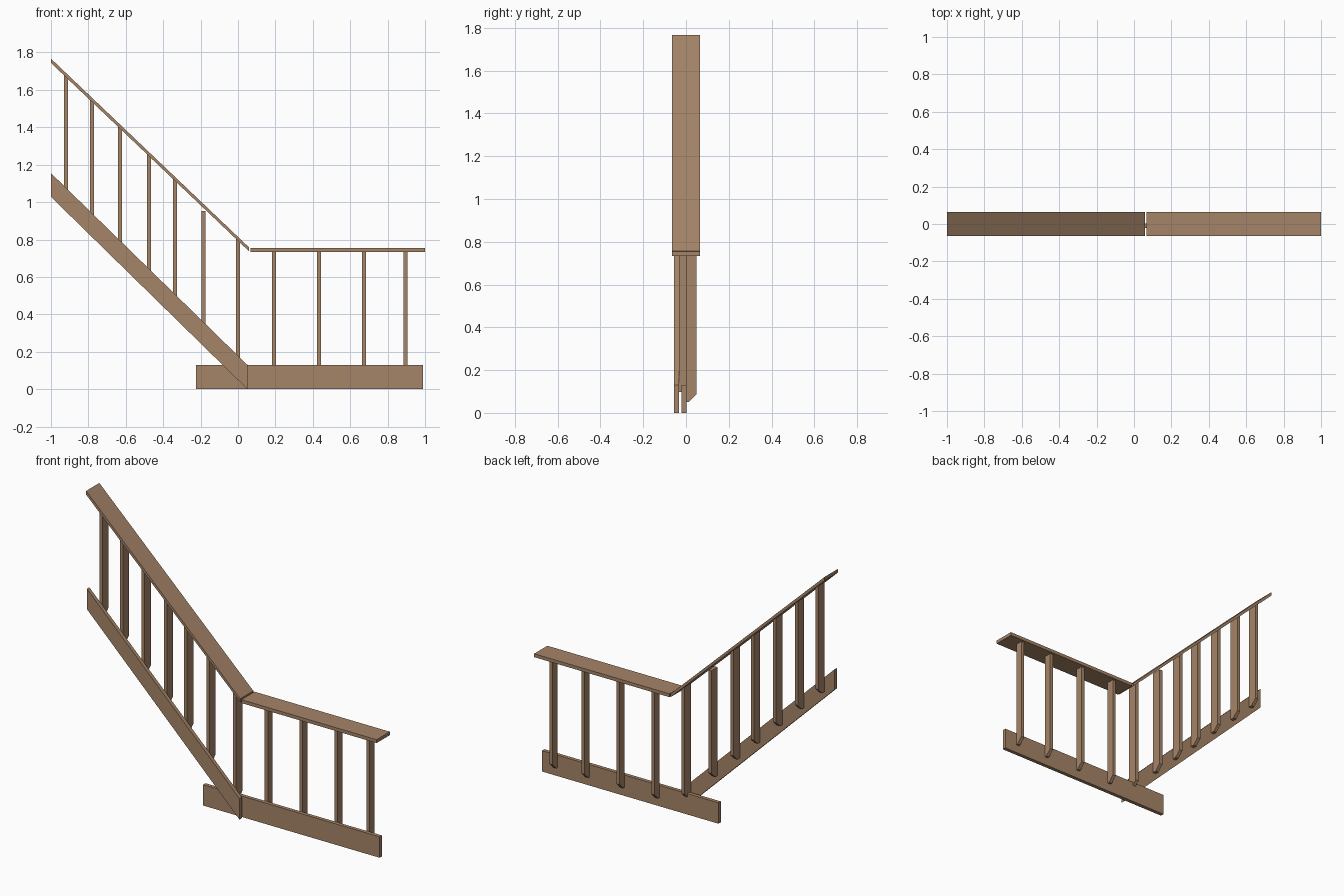
import bpy

if "Cube" in bpy.data.objects:
    bpy.data.objects.remove(bpy.data.objects["Cube"])

wood = bpy.data.materials.new("warm_wood")
wood.diffuse_color = (0.38, 0.235, 0.14, 1)
wood.use_nodes = True
wood.node_tree.nodes["Principled BSDF"].inputs["Base Color"].default_value = wood.diffuse_color


def prism(name, pts, axis, lo, hi):
    """Extrude a 2D profile: axis 'y' takes (x, z) points, axis 'x' takes (y, z)."""
    def place(p, d):
        return (p[0], d, p[1]) if axis == 'y' else (d, p[0], p[1])
    n = len(pts)
    verts = [place(p, lo) for p in pts] + [place(p, hi) for p in pts]
    faces = [list(range(n))[::-1], list(range(n, 2 * n))]
    faces += [[i, (i + 1) % n, n + (i + 1) % n, n + i] for i in range(n)]
    if axis == 'y':
        faces = [f[::-1] for f in faces]
    me = bpy.data.meshes.new(name)
    me.from_pydata(verts, [], faces)
    me.materials.append(wood)
    ob = bpy.data.objects.new(name, me)
    bpy.context.collection.objects.link(ob)
    return ob


def baluster(name, x, front, back, bottom, top, slope=0.0):
    """Square post with a chamfered lower back edge; top sheared to meet the rail."""
    w, c = 0.0105, 0.036
    ob = prism(name, [(front, bottom), (back - c, bottom), (back, bottom + c),
                      (back, top), (front, top)], 'x', x - w, x + w)
    for v in ob.data.vertices:
        if v.co.z > top - 1e-4:
            v.co.z += slope * (v.co.x - x)


# Bottom boards
prism("landing_board", [(-0.225, 0), (0.99, 0), (0.99, 0.13), (-0.225, 0.13)],
      'y', -0.021, 0.002)
prism("stair_board", [(-1, 1.028), (0.05, 0), (0.05, 0.13), (-1, 1.155)],
      'y', -0.057, -0.033)

# Handrails
prism("landing_rail", [(0.068, 0.733), (1, 0.733), (1, 0.754), (0.068, 0.754)],
      'y', -0.065, 0.065)
prism("stair_rail", [(-1, 1.744), (0.06, 0.736), (0.06, 0.757), (-1, 1.767)],
      'y', -0.065, 0.065)

# Landing balusters
for x in (0.193, 0.433, 0.674, 0.895):
    baluster("landing_baluster", x, 0.002, 0.049, 0.052, 0.733)

# Stair balusters, following the slope
for x in (-0.92, -0.78, -0.63, -0.476, -0.337, -0.184, 0.0):
    board_top = 0.13 + (0.05 - x) * 0.976
    rail_under = 0.736 + (0.06 - x) * 0.951
    short = x == -0.184
    baluster("stair_baluster", x, -0.033, 0.028, board_top - 0.08,
             0.953 if short else rail_under, 0 if short else -0.951)
